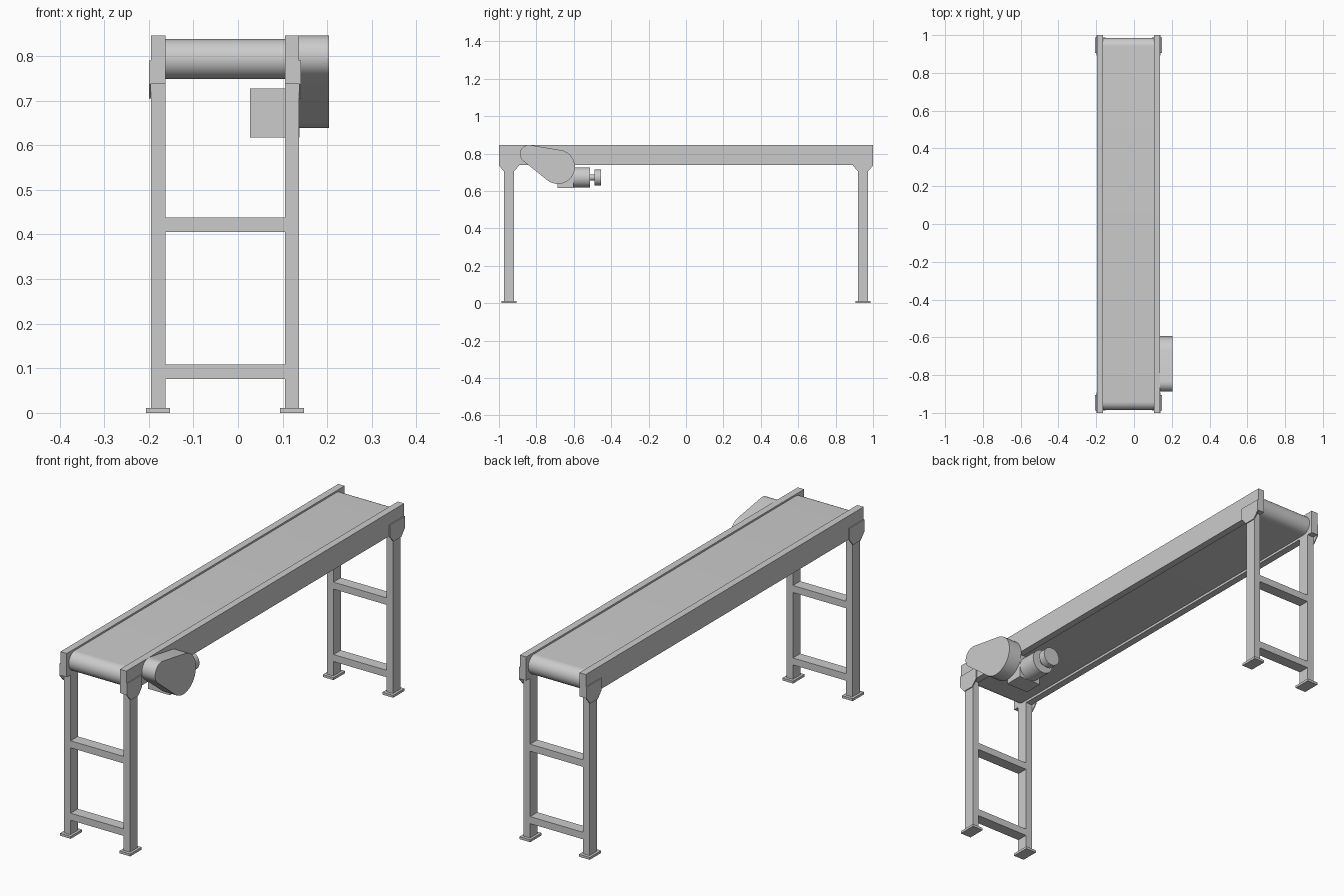
import bpy, bmesh, math
from mathutils import Vector

if "Cube" in bpy.data.objects:
    bpy.data.objects.remove(bpy.data.objects["Cube"])

CX = -0.029            # centre line of the conveyor bed
RAIL = 0.150           # rail centre offset from that line
LEG_Y = 0.946


def finish(name, bm, smooth=False):
    bmesh.ops.recalc_face_normals(bm, faces=bm.faces)
    me = bpy.data.meshes.new(name)
    bm.to_mesh(me)
    bm.free()
    ob = bpy.data.objects.new(name, me)
    bpy.context.collection.objects.link(ob)
    if smooth:
        bpy.context.view_layer.objects.active = ob
        ob.select_set(True)
        bpy.ops.object.shade_smooth_by_angle(angle=math.radians(30))
        ob.select_set(False)
    return ob


def box(name, x, y, z):
    bm = bmesh.new()
    bmesh.ops.create_cube(bm, size=1)
    for v in bm.verts:
        v.co = Vector([(r[0] + r[1]) / 2 + c * (r[1] - r[0])
                       for r, c in zip((x, y, z), v.co)])
    return finish(name, bm)


def extrude_x(name, profile, x0, x1, smooth=False):
    """Prism from a (y, z) outline between two x positions."""
    bm = bmesh.new()
    face = bm.faces.new([bm.verts.new((x0, y, z)) for y, z in profile])
    new = bmesh.ops.extrude_face_region(bm, geom=[face])["geom"]
    verts = [g for g in new if isinstance(g, bmesh.types.BMVert)]
    bmesh.ops.translate(bm, verts=verts, vec=(x1 - x0, 0, 0))
    return finish(name, bm, smooth)


def arc(cy, cz, r, a0, a1, n=24):
    return [(cy + r * math.cos(a0 + (a1 - a0) * i / n),
             cz + r * math.sin(a0 + (a1 - a0) * i / n)) for i in range(n + 1)]


def hull_two_circles(y0, z0, r0, y1, z1, r1):
    """Outline of a belt wrapped round two circles, circle 0 on the left."""
    d = math.hypot(y1 - y0, z1 - z0)
    base = math.atan2(z1 - z0, y1 - y0)
    t = math.acos((r0 - r1) / d)
    return (arc(y0, z0, r0, base + t, base + 2 * math.pi - t)
            + arc(y1, z1, r1, base - t, base + t))


def cylinder_y(name, x, z, r, y0, y1):
    bm = bmesh.new()
    bmesh.ops.create_cone(bm, cap_ends=True, segments=40, radius1=r, radius2=r, depth=y1 - y0)
    for v in bm.verts:
        v.co = Vector((x + v.co.x, (y0 + y1) / 2 + v.co.z, z + v.co.y))
    return finish(name, bm, True)


# Belt loop with rounded ends
extrude_x("belt", hull_two_circles(-0.941, 0.7935, 0.0445, 0.941, 0.7935, 0.0445),
          CX - 0.134, CX + 0.134, True)

for sx, side in ((-1, "left"), (1, "right")):
    c = CX + sx * RAIL
    # Side rail
    box(f"{side}_rail", (c - 0.016, c + 0.016), (-1, 1), (0.738, 0.846))
    for sy, end in ((-1, "front"), (1, "back")):
        y = sy * LEG_Y
        # Leg, foot plate and gusset plate
        box(f"{end}_{side}_leg", (c - 0.016, c + 0.016), (y - 0.027, y + 0.027), (0.011, 0.738))
        box(f"{end}_{side}_foot", (c - 0.027, c + 0.027), (y - 0.041, y + 0.041), (0, 0.011))
        plate = [(y - 0.054, 0.79), (y + 0.054, 0.79), (y + 0.054, 0.736),
                 (y + 0.027, 0.705), (y - 0.027, 0.705), (y - 0.054, 0.736)]
        extrude_x(f"{end}_{side}_gusset", plate, c + sx * 0.016, c + sx * 0.0205)

# Cross bars between each pair of legs
for sy, end in ((-1, "front"), (1, "back")):
    y = sy * LEG_Y
    for z, level in ((0.092, "lower"), (0.422, "upper")):
        box(f"{end}_{level}_crossbar", (CX - 0.134, CX + 0.134),
            (y - 0.026, y + 0.026), (z - 0.016, z + 0.016))

# Drive cover, gearbox and motor
extrude_x("drive_cover", hull_two_circles(-0.840, 0.798, 0.048, -0.685, 0.729, 0.091),
          0.137, 0.204, True)
box("gearbox", (0.027, 0.138), (-0.687, -0.602), (0.617, 0.727))
cylinder_y("motor_body", 0.0825, 0.672, 0.0545, -0.602, -0.514)
cylinder_y("motor_shaft", 0.0825, 0.672, 0.016, -0.514, -0.488)
cylinder_y("motor_end_disc", 0.0825, 0.672, 0.042, -0.488, -0.455)
